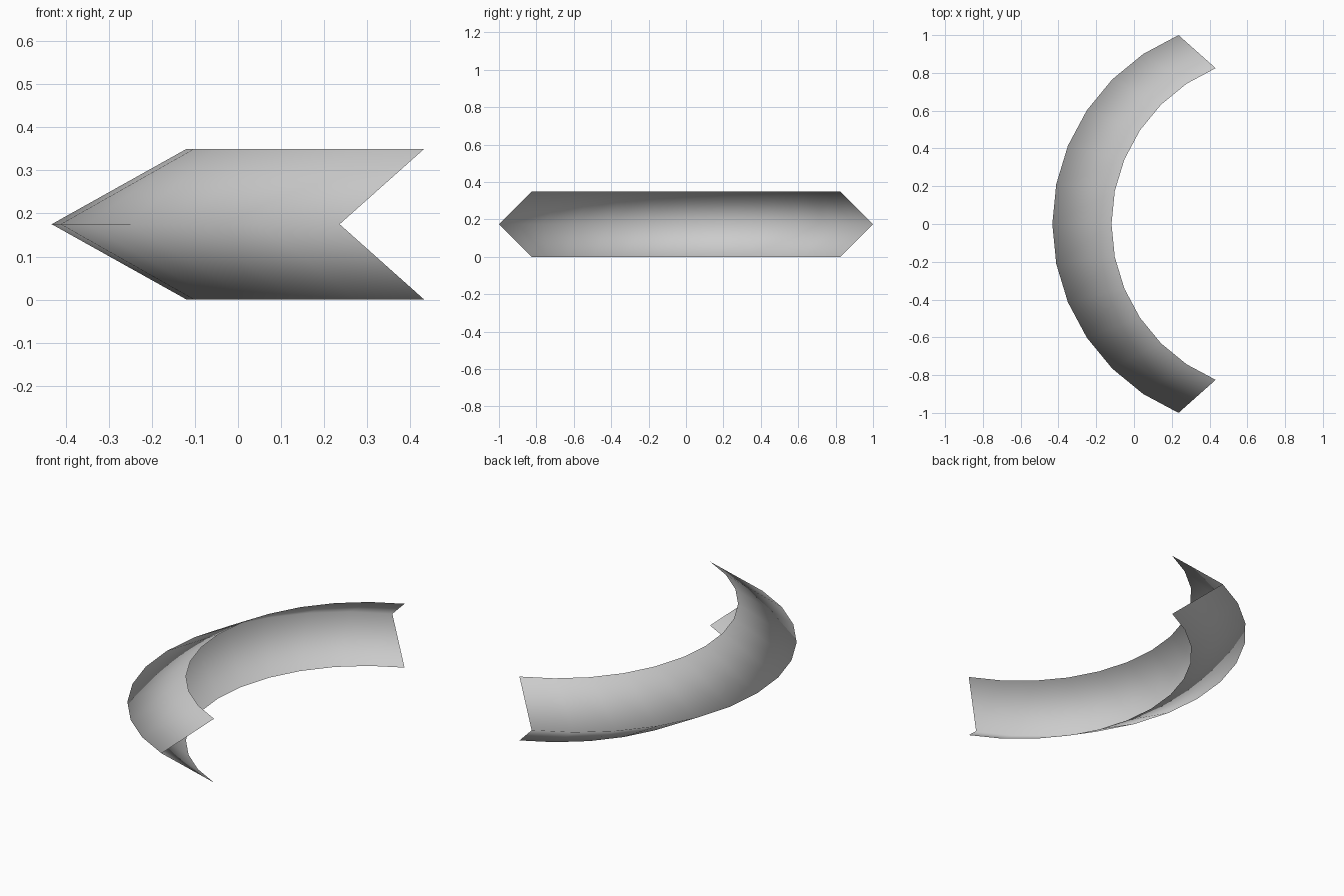
import bpy
import bmesh
import math

cube = bpy.data.objects.get("Cube")
if cube:
    bpy.data.objects.remove(cube)

STEP = math.radians(11.25)   # 32-sided circle
STEPS = 6                    # segments each way from the middle

# Rails of the V-shaped section: centre x, radius, height
RAILS = [(0.774, 0.893, 0.0), (0.65, 1.0824, 0.175), (0.774, 0.893, 0.35)]

# Plain grey finish
mat = bpy.data.materials.new("light_grey")
mat.use_nodes = True
grey = (0.6, 0.6, 0.6, 1)
mat.diffuse_color = grey
mat.node_tree.nodes["Principled BSDF"].inputs["Base Color"].default_value = grey

# Curved open band, folded along its outer ridge
bm = bmesh.new()
rows = []
for i in range(-STEPS, STEPS + 1):
    a = i * STEP
    rows.append([bm.verts.new((cx - r * math.cos(a), r * math.sin(a), z))
                 for cx, r, z in RAILS])
for near, far in zip(rows, rows[1:]):
    for k in range(2):
        face = bm.faces.new((near[k], near[k + 1], far[k + 1], far[k]))
        face.smooth = True

# Point the faces to the outside of the ridge
bm.normal_update()
if sum(f.normal.x for f in bm.faces) > 0:
    bmesh.ops.reverse_faces(bm, faces=bm.faces[:])

mesh = bpy.data.meshes.new("curved_band")
bm.to_mesh(mesh)
bm.free()
mesh.materials.append(mat)
band = bpy.data.objects.new("curved_band", mesh)
bpy.context.collection.objects.link(band)
